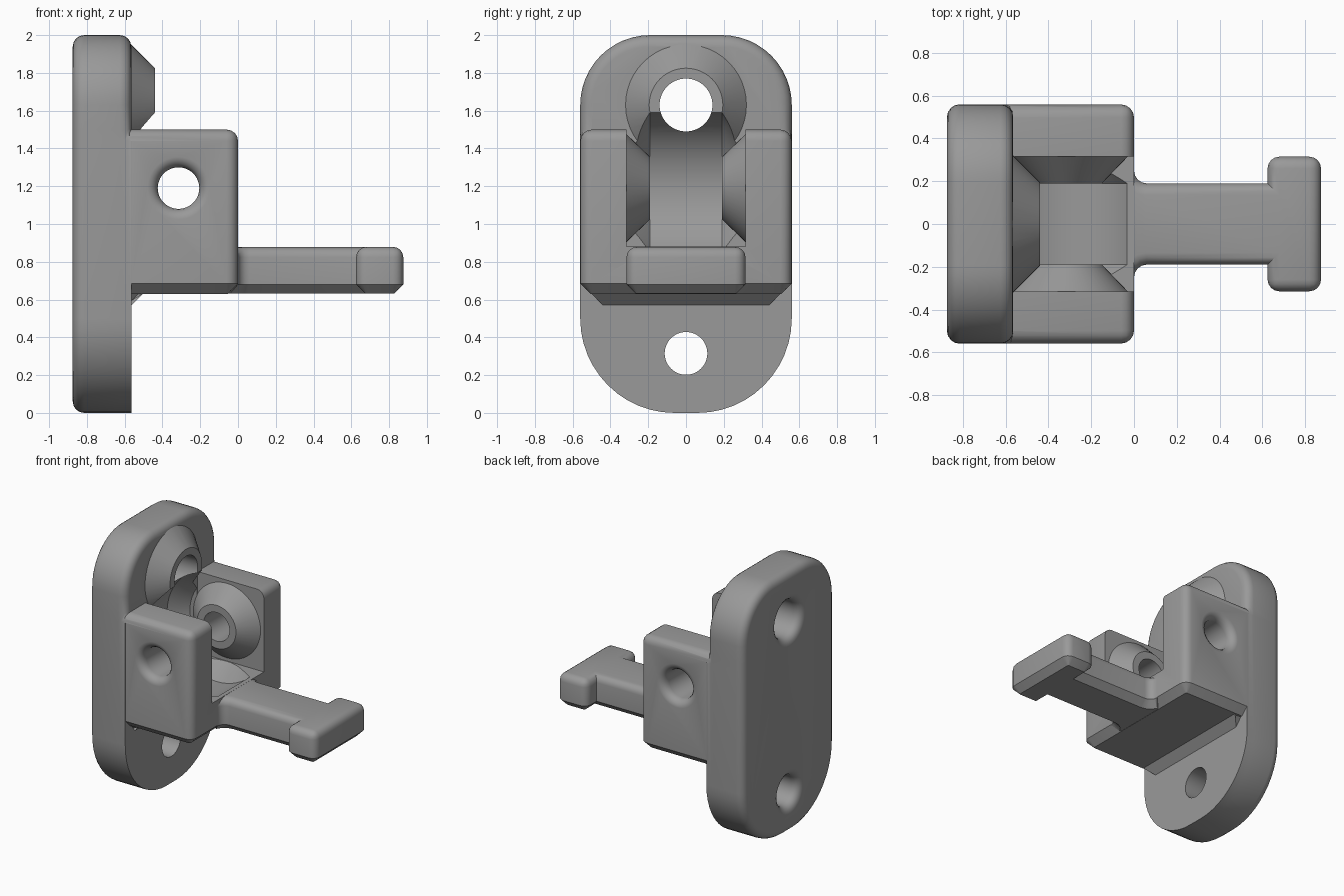
import bpy, bmesh, math

if "Cube" in bpy.data.objects:
    bpy.data.objects.remove(bpy.data.objects["Cube"])

grey = bpy.data.materials.new("grey_plastic")
grey.diffuse_color = (0.32, 0.32, 0.32, 1)
grey.use_nodes = True
grey.node_tree.nodes["Principled BSDF"].inputs["Base Color"].default_value = grey.diffuse_color


def finish(bm, name):
    bmesh.ops.remove_doubles(bm, verts=bm.verts, dist=1e-5)
    bmesh.ops.recalc_face_normals(bm, faces=bm.faces)
    me = bpy.data.meshes.new(name)
    bm.to_mesh(me)
    bm.free()
    me.materials.append(grey)
    ob = bpy.data.objects.new(name, me)
    bpy.context.collection.objects.link(ob)
    return ob


def loft(rings):
    """Skin a list of equal-length closed rings and cap both ends."""
    bm = bmesh.new()
    rows = [[bm.verts.new(p) for p in ring] for ring in rings]
    n = len(rows[0])
    for p, q in zip(rows, rows[1:]):
        for i in range(n):
            j = (i + 1) % n
            bm.faces.new((p[i], p[j], q[j], q[i]))
    bm.faces.new(rows[0])
    bm.faces.new(rows[-1])
    bmesh.ops.recalc_face_normals(bm, faces=bm.faces)
    return bm


def prism(pts, z0, z1):
    return loft([[(x, y, z) for x, y in pts] for z in (z0, z1)])


def box(x0, x1, y, z0, z1):
    return prism([(x0, -y), (x1, -y), (x1, y), (x0, y)], z0, z1)


def bevel(bm, rule, offset, segments):
    edges = [e for e in bm.edges if rule(e.verts[0].co, e.verts[1].co)]
    bmesh.ops.bevel(bm, geom=edges, offset=offset, segments=segments, profile=0.5,
                    affect='EDGES', clamp_overlap=False)


def near(a, b):
    return abs(a - b) < 1e-4


def lathe(profile, axis, c, z, name, n=48):
    """Revolve (radius, position) pairs round a line along x or y."""
    rings = []
    for r, a in profile:
        circle = [(c + r * math.cos(2 * math.pi * i / n), z + r * math.sin(2 * math.pi * i / n))
                  for i in range(n)]
        rings.append([(a, u, w) if axis == 'X' else (u, a, w) for u, w in circle])
    return finish(loft(rings), name)


def volume(me):
    bm = bmesh.new()
    bm.from_mesh(me)
    v = abs(bm.calc_volume())
    bm.free()
    return v


def combine(ob, other, op):
    """Boolean with a volume check; falls back to another solver, then to joining."""
    old, v0, v1 = ob.data, volume(ob.data), volume(other.data)
    for solver in ('EXACT', 'MANIFOLD'):
        m = ob.modifiers.new("bool", 'BOOLEAN')
        m.operation, m.solver, m.object = op, solver, other
        bpy.context.view_layer.update()
        dg = bpy.context.evaluated_depsgraph_get()
        new = bpy.data.meshes.new_from_object(ob.evaluated_get(dg))
        ob.modifiers.remove(m)
        v = volume(new)
        good = (max(v0, v1) * 0.99 < v < (v0 + v1) * 1.01 if op == 'UNION'
                else (v0 - v1) * 0.99 < v < v0 * 1.001 and v > 0.2 * v0)
        if good:
            ob.data = new
            break
    else:
        if op == 'UNION':
            bm = bmesh.new()
            bm.from_mesh(old)
            bm.from_mesh(other.data)
            bm.to_mesh(old)
            bm.free()
    bpy.data.objects.remove(other)


# Wall plate: rounded outline, soft back edge, soft front edge only above the block
def outline(x, low, top):
    """Plate outline at x, inset by low below the block top and by top above it."""
    pts = []
    for cy, cz, r, a0, d in ((0.06, 0.5, 0.5, -90, low), (0.19, 1.63, 0.37, 0, top),
                             (-0.19, 1.63, 0.37, 90, top), (-0.06, 0.5, 0.5, 180, low)):
        if a0 == 180:
            pts += [(x, -0.56 + top, 1.5), (x, -0.56 + low, 1.44)]
        for i in range(13):
            t = math.radians(a0 + 7.5 * i)
            pts.append((x, cy + (r - d) * math.cos(t), cz + (r - d) * math.sin(t)))
        if a0 == -90:
            pts += [(x, 0.56 - low, 1.44), (x, 0.56 - top, 1.5)]
    return pts


rings, steps = [], [math.radians(22.5 * i) for i in range(5)]
for t in steps:
    d = 0.06 * (1 - math.sin(t))
    rings.append(outline(-0.875 + 0.06 * (1 - math.cos(t)), d, d))
rings.append(outline(-0.625, 0, 0))
for t in steps[1:]:
    rings.append(outline(-0.625 + 0.06 * math.sin(t), 0, 0.06 * (1 - math.cos(t))))
bracket = finish(loft(rings), "hinge_bracket")

# Cheek block: rounded top and front, chamfered underside, slot between cheeks
bm = box(-0.6, 0, 0.559, 0.63, 1.5)
bevel(bm, lambda a, b: max(a.x, b.x) > -0.1 and max(a.z, b.z) > 1.4, 0.06, 4)
bevel(bm, lambda a, b: near(a.z, 0.63) and near(b.z, 0.63) and max(a.x, b.x) > -0.5, 0.055, 1)
block = finish(bm, "cheek_block")
combine(block, finish(box(-0.8, 0.3, 0.315, 0.88, 1.9), "slot_cutter"), 'DIFFERENCE')
combine(bracket, block, 'UNION')

# Tongue with a crossbar head, filleted into the block
half = [(-0.1, 0.25)]
half += [(0.06 - 0.06 * math.cos(t), 0.25 - 0.06 * math.sin(t)) for t in steps]
half += [(0.625, 0.19), (0.625, 0.315), (0.875, 0.315)]
bm = prism(half + [(x, -y) for x, y in reversed(half)], 0.631, 0.879)
bevel(bm, lambda a, b: max(a.x, b.x) > -0.05 and (
    (near(a.z, 0.879) and near(b.z, 0.879)) or
    (near(a.x, b.x) and near(a.y, b.y) and abs(a.y) > 0.3)), 0.055, 4)
bevel(bm, lambda a, b: near(a.z, 0.631) and near(b.z, 0.631) and max(a.x, b.x) > -0.05, 0.05, 1)
combine(bracket, finish(bm, "tongue"), 'UNION')

# Sloped gusset below the block
gusset = [[(-0.6, s * 0.52, 0.65), (-0.6, s * 0.44, 0.57), (-0.565, s * 0.44, 0.57),
           (-0.505, s * 0.5, 0.63), (-0.505, s * 0.5, 0.65)] for s in (-1, 1)]
combine(bracket, finish(loft(gusset), "gusset"), 'UNION')

# Boss on the plate, then the round clearance swept through boss, plate and floor
combine(bracket, lathe([(0.345, -0.59), (0.195, -0.44)], 'X', 0, 1.63, "plate_boss"), 'UNION')
combine(bracket, lathe([(0.31, -0.31), (0.36, -0.25), (0.42, -0.19), (0.42, 0.19),
                        (0.36, 0.25), (0.31, 0.31)], 'Y', -0.315, 1.19, "sweep_cutter", 64),
        'DIFFERENCE')

# Conical bosses on the inner cheek faces
for s in (-1, 1):
    combine(bracket, lathe([(0.305, s * 0.335), (0.165, s * 0.19)], 'Y', -0.315, 1.19,
                           "cheek_boss"), 'UNION')


def flare(r, edge, d):
    """Hole profile from outside inward with a rounded mouth at edge."""
    return [(r + 0.06, edge - d * 0.05), (r + 0.06, edge)] + [
        (r + 0.06 * (1 - math.sin(t)), edge + d * 0.06 * (1 - math.cos(t))) for t in steps[1:]]


# Pin holes through the cheeks and screw holes through the plate
for s in (-1, 1):
    combine(bracket, lathe(flare(0.11, s * 0.56, -s) + [(0.11, s * 0.1)], 'Y', -0.315, 1.19,
                           "pin_cutter"), 'DIFFERENCE')
for r, z in ((0.14, 1.63), (0.113, 0.315)):
    combine(bracket, lathe(flare(r, -0.875, 1) + [(r, -0.3)], 'X', 0, z, "screw_cutter"),
            'DIFFERENCE')

# Smooth shading with crisp edges
bpy.ops.object.select_all(action='DESELECT')
bracket.select_set(True)
bpy.context.view_layer.objects.active = bracket
bpy.ops.object.shade_smooth_by_angle(angle=math.radians(30))
